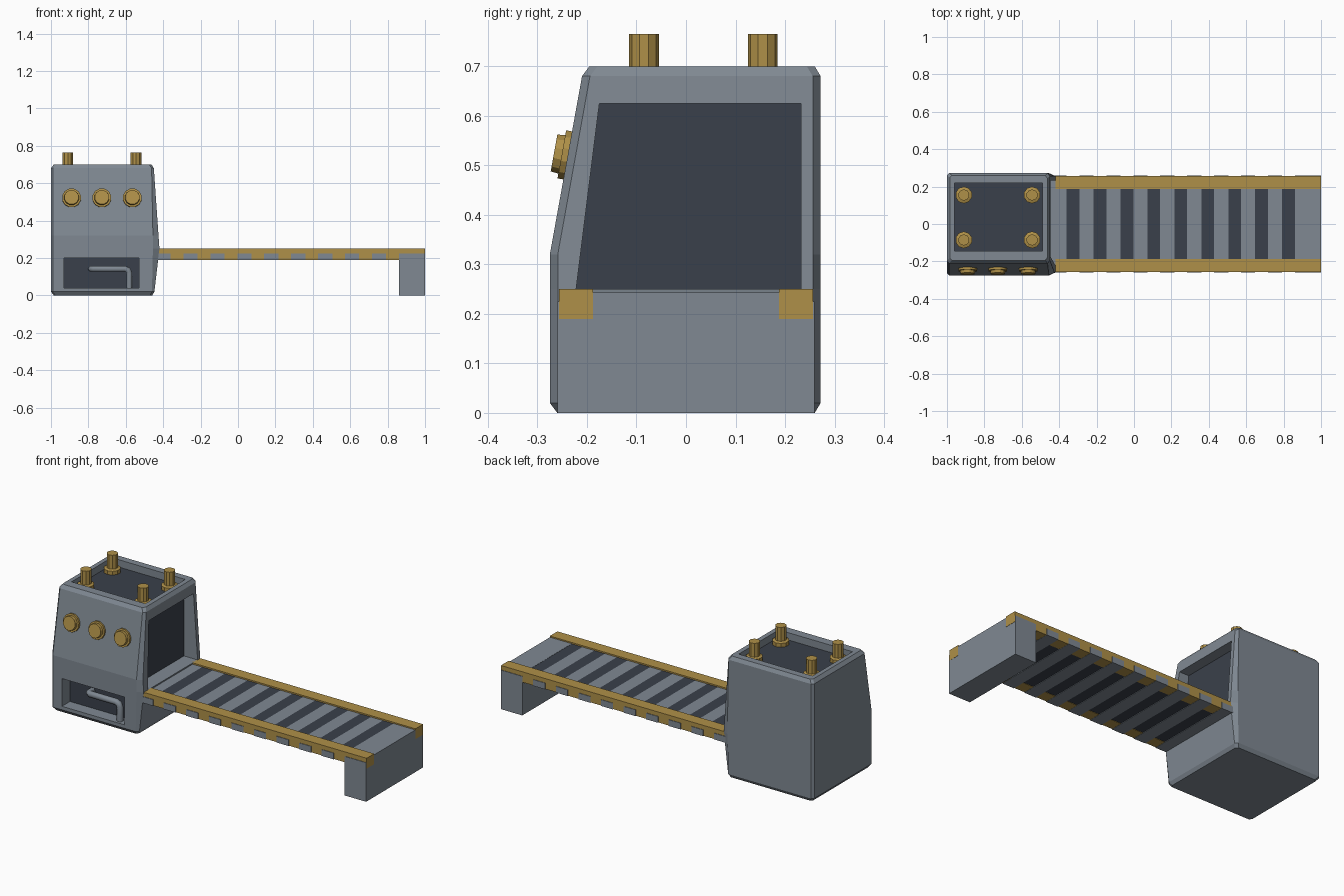
import bpy, bmesh, math
from mathutils import Vector, Matrix

if "Cube" in bpy.data.objects:
    bpy.data.objects.remove(bpy.data.objects["Cube"])


def material(name, rgb):
    m = bpy.data.materials.new(name)
    m.diffuse_color = (*rgb, 1)
    m.use_nodes = True
    m.node_tree.nodes["Principled BSDF"].inputs["Base Color"].default_value = m.diffuse_color
    return m


GREY = material("grey_metal", (0.215, 0.25, 0.29))
DARK = material("dark_panel", (0.042, 0.051, 0.070))
YELLOW = material("ochre_trim", (0.43, 0.28, 0.065))


def finish(name, bm, mat):
    bmesh.ops.recalc_face_normals(bm, faces=bm.faces)
    me = bpy.data.meshes.new(name)
    bm.to_mesh(me)
    bm.free()
    me.materials.append(mat)
    ob = bpy.data.objects.new(name, me)
    bpy.context.collection.objects.link(ob)
    return ob


def loft(name, rings, mat):
    """Closed solid through a list of equal-length point rings."""
    bm = bmesh.new()
    vs = [[bm.verts.new(p) for p in r] for r in rings]
    n = len(vs[0])
    for a, b in zip(vs, vs[1:]):
        for i in range(n):
            bm.faces.new((a[i], a[(i + 1) % n], b[(i + 1) % n], b[i]))
    bm.faces.new(vs[0])
    bm.faces.new(vs[-1])
    return finish(name, bm, mat)


def box(name, x, y, z, mat):
    return loft(name, [[(x[0], y[0], h), (x[1], y[0], h), (x[1], y[1], h), (x[0], y[1], h)] for h in z], mat)


def turned(name, origin, axis, profile, sides, mat):
    """Stepped round part: profile is (radius, height) pairs along the axis."""
    rot = Vector(axis).to_track_quat('Z', 'Y').to_matrix().to_4x4()
    m = Matrix.Translation(origin) @ rot
    rings = []
    for r, h in profile:
        angles = [2 * math.pi * (i + 0.5) / sides for i in range(sides)]
        rings.append([m @ Vector((r * math.cos(a), r * math.sin(a), h)) for a in angles])
    return loft(name, rings, mat)


# Housing: chamfered rings, bulging on the right at sill height
def ring(z, yf, yb, xl, cx, xr):
    c, d = 0.012, 0.016
    return [(xl + c, yf, z), (cx, yf, z), (xr, yf + d, z), (xr, yb - d, z),
            (cx, yb, z), (xl + c, yb, z), (xl, yb - c, z), (xl, yf + c, z)]


housing = loft("housing", [
    ring(0.00, -0.260, 0.260, -0.985, -0.470, -0.458),
    ring(0.02, -0.275, 0.272, -1.000, -0.460, -0.447),
    ring(0.25, -0.275, 0.272, -1.000, -0.455, -0.420),
    ring(0.32, -0.275, 0.272, -1.000, -0.455, -0.425),
    ring(0.68, -0.210, 0.272, -1.000, -0.462, -0.450),
    ring(0.70, -0.195, 0.260, -0.985, -0.475, -0.463)], GREY)


# Recesses in the housing, each with a dark plate on its floor
def doorway(name, x0, x1, mat):
    prof = [(-0.222, 0.25), (0.232, 0.25), (0.232, 0.625), (-0.175, 0.625)]
    return loft(name, [[(x, y, z) for y, z in prof] for x in (x0, x1)], mat)


cutters = [
    doorway("doorway_cutter", -0.51, -0.30, GREY),
    box("roof_cutter", (-0.96, -0.49), (-0.145, 0.22), (0.655, 0.80), GREY),
    box("front_cutter", (-0.93, -0.53), (-0.40, -0.195), (0.04, 0.20), GREY),
]
for cut in cutters:
    mod = housing.modifiers.new(cut.name, 'BOOLEAN')
    mod.operation = 'DIFFERENCE'
    mod.solver = 'EXACT'
    mod.object = cut
bpy.context.view_layer.objects.active = housing
housing.select_set(True)
for mod in list(housing.modifiers):
    bpy.ops.object.modifier_apply(modifier=mod.name)
for cut in cutters:
    bpy.data.objects.remove(cut)
doorway("doorway_panel", -0.512, -0.507, DARK)
box("roof_panel", (-0.96, -0.49), (-0.145, 0.22), (0.652, 0.658), DARK)
box("front_panel", (-0.93, -0.53), (-0.198, -0.192), (0.04, 0.20), DARK).location.y = -0.004

# Bent pipe in the front recess
cu = bpy.data.curves.new("pipe", 'CURVE')
cu.dimensions = '3D'
cu.bevel_depth = 0.018
cu.bevel_resolution = 1
cu.use_fill_caps = True
path = [(-0.785, -0.19, 0.142), (-0.785, -0.235, 0.142), (-0.770, -0.245, 0.142),
        (-0.605, -0.245, 0.142), (-0.588, -0.245, 0.135), (-0.581, -0.245, 0.118), (-0.581, -0.245, 0.04)]
sp = cu.splines.new('POLY')
sp.points.add(len(path) - 1)
for pt, co in zip(sp.points, path):
    pt.co = (*co, 1)
cu.materials.append(GREY)
pipe = bpy.data.objects.new("pipe", cu)
bpy.context.collection.objects.link(pipe)
bpy.ops.object.select_all(action='DESELECT')
pipe.select_set(True)
bpy.context.view_layer.objects.active = pipe
bpy.ops.object.convert(target='MESH')

# Control knobs on the sloping front
for i, x in enumerate((-0.89, -0.728, -0.565)):
    turned(f"knob_{i + 1}", (x, -0.239, 0.52), (0, -0.984, 0.178),
           [(0.051, -0.01), (0.051, 0.012), (0.041, 0.012), (0.039, 0.028)], 12, YELLOW)

# Roof posts with flanged feet
for x in (-0.91, -0.545):
    for y in (-0.085, 0.155):
        turned("roof_post", (x, y, 0.655), (0, 0, 1),
               [(0.045, 0), (0.045, 0.025), (0.030, 0.030), (0.030, 0.110)], 10, YELLOW)

# Conveyor rails
for s, name in ((-1, "front_rail"), (1, "back_rail")):
    box(name, (-0.43, 1.0), sorted((s * 0.188, s * 0.257)), (0.19, 0.25), YELLOW)

# Conveyor belt: grey full-width slats alternating with dark gaps
PITCH, WIDE = 0.144, 0.068
for k in range(9):
    x = -0.36 + PITCH * k
    g = x - PITCH + WIDE
    box("belt_strip", (x, x + WIDE), (-0.189, 0.189), (0.192, 0.242), DARK)
    box("belt_slat", (g, x), (-0.26, 0.26), (0.189, 0.225), GREY)
    box("belt_slat_top", (g, x), (-0.189, 0.189), (0.22, 0.242), GREY)

# End support
box("end_leg", (0.862, 0.999), (-0.26, 0.26), (0.0, 0.225), GREY)
box("end_plate", (0.860, 0.999), (-0.189, 0.189), (0.22, 0.243), GREY)
